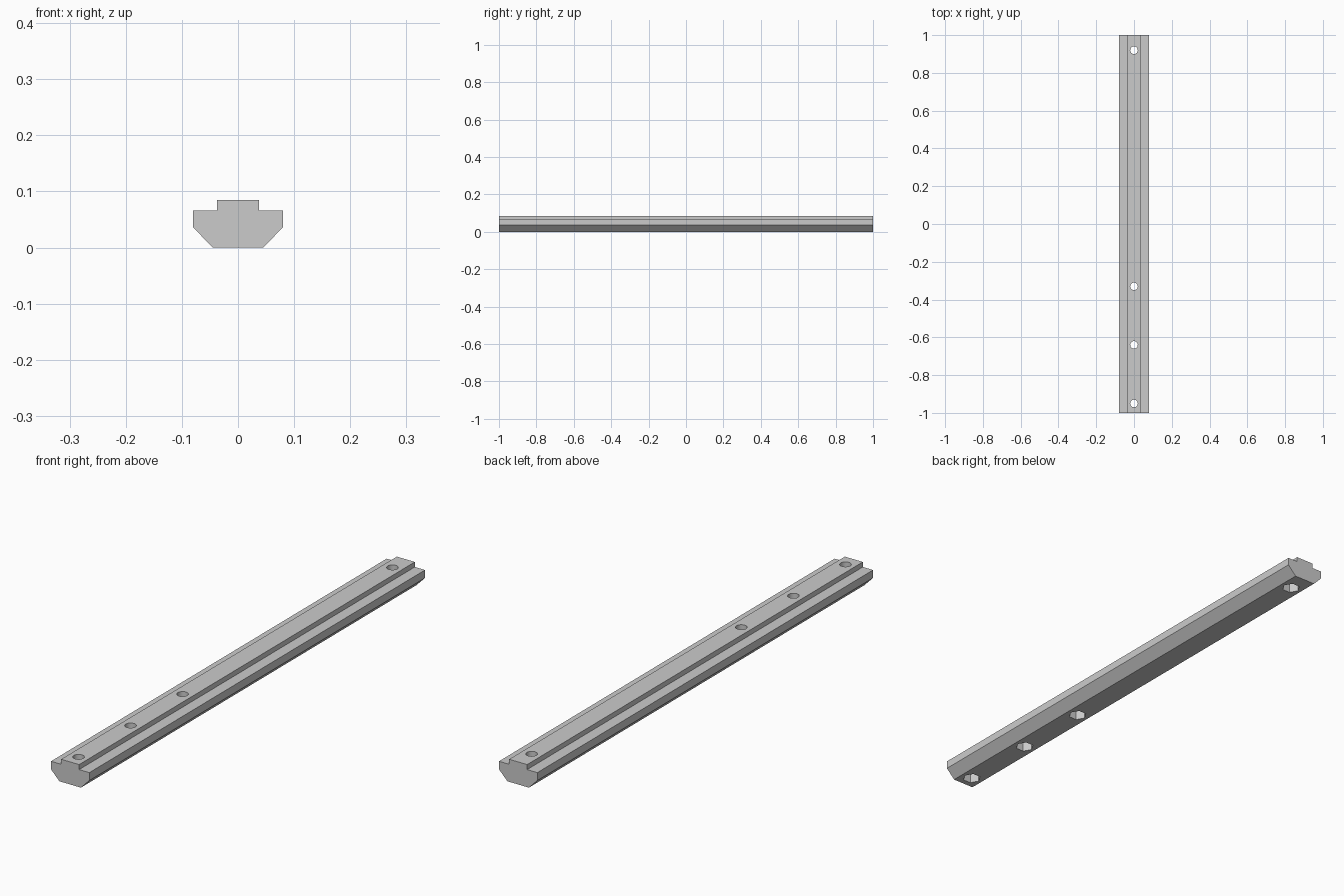
import bpy, bmesh, math

cube = bpy.data.objects.get("Cube")
if cube:
    bpy.data.objects.remove(cube, do_unlink=True)

HOLE_Y = (0.92, -0.33, -0.64, -0.95)
POCKET_DEPTH = 0.045

# Plain grey material
grey = bpy.data.materials.new("plain_grey")
grey.use_nodes = True
colour = (0.6, 0.6, 0.6, 1)
grey.diffuse_color = colour
grey.node_tree.nodes["Principled BSDF"].inputs["Base Color"].default_value = colour


def finish(bm, name):
    bmesh.ops.recalc_face_normals(bm, faces=bm.faces)
    mesh = bpy.data.meshes.new(name)
    bm.to_mesh(mesh)
    bm.free()
    mesh.materials.append(grey)
    obj = bpy.data.objects.new(name, mesh)
    bpy.context.collection.objects.link(obj)
    return obj


def extrude(bm, points, direction):
    face = bm.faces.new([bm.verts.new(p) for p in points])
    new = bmesh.ops.extrude_face_region(bm, geom=[face])["geom"]
    bmesh.ops.translate(bm, vec=direction,
                        verts=[v for v in new if isinstance(v, bmesh.types.BMVert)])


def drill(name, sides, radius, bottom, top):
    """A row of prisms, one at each screw position."""
    bm = bmesh.new()
    for y in HOLE_Y:
        angles = [math.tau * i / sides for i in range(sides)]
        ring = [(radius * math.cos(a), y + radius * math.sin(a), bottom) for a in angles]
        extrude(bm, ring, (0, 0, top - bottom))
    obj = finish(bm, name)
    obj.hide_render = True
    return obj


# Rail: mirrored T-shaped profile with chamfered underside
half = [(0.045, 0), (0.08, 0.036), (0.08, 0.066), (0.0375, 0.066), (0.0375, 0.085)]
profile = half + [(-x, z) for x, z in reversed(half)]
bm = bmesh.new()
extrude(bm, [(x, -1, z) for x, z in profile], (0, 2, 0))
rail = finish(bm, "slot_rail")

# Round screw holes and hexagonal nut pockets underneath
cutters = [drill("screw_hole_cutter", 24, 0.02, -0.1, 0.2),
           drill("nut_pocket_cutter", 6, 0.033, -0.1, POCKET_DEPTH)]
bpy.context.view_layer.objects.active = rail
for cutter in cutters:
    mod = rail.modifiers.new(cutter.name, 'BOOLEAN')
    mod.operation = 'DIFFERENCE'
    mod.solver = 'EXACT'
    mod.object = cutter
    bpy.ops.object.modifier_apply(modifier=mod.name)
    bpy.data.objects.remove(cutter, do_unlink=True)

# Smooth hole walls, crisp edges elsewhere
bpy.ops.object.select_all(action='DESELECT')
rail.select_set(True)
bpy.ops.object.shade_smooth_by_angle(angle=math.radians(30))
